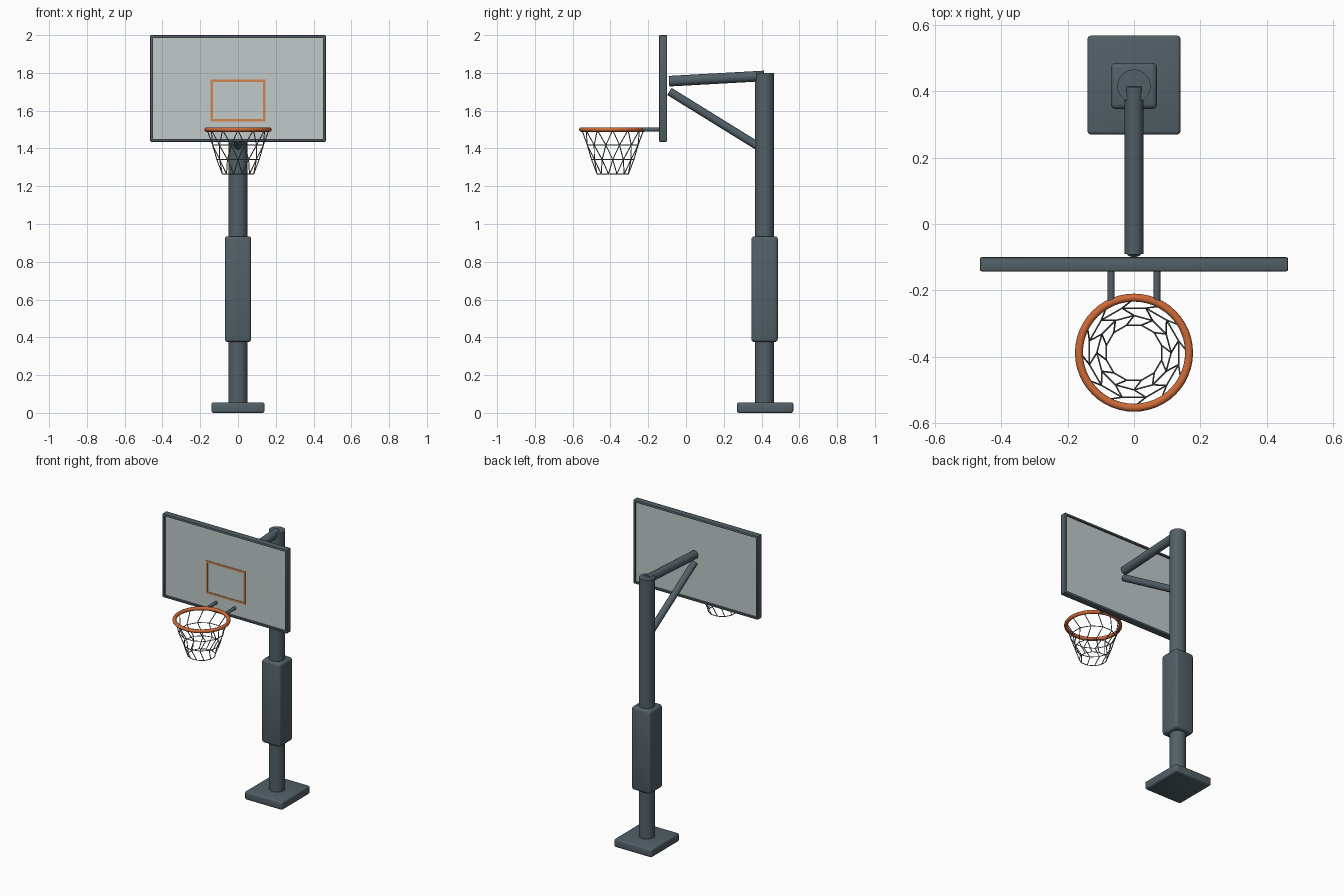
import bpy, bmesh, math
from mathutils import Vector

if "Cube" in bpy.data.objects:
    bpy.data.objects.remove(bpy.data.objects["Cube"])


def material(name, rgb):
    m = bpy.data.materials.new(name)
    m.diffuse_color = (*rgb, 1)
    m.use_nodes = True
    m.node_tree.nodes["Principled BSDF"].inputs["Base Color"].default_value = m.diffuse_color
    return m


STEEL = material("dark slate steel", (0.085, 0.118, 0.137))
PANEL = material("pale grey panel", (0.54, 0.59, 0.59))
ORANGE = material("rim orange", (0.62, 0.145, 0.04))
TARGET = material("target orange", (0.62, 0.24, 0.08))
NET = material("net grey", (0.16, 0.18, 0.18))


def finish(bm, name, *mats, smooth=True):
    mesh = bpy.data.meshes.new(name)
    bm.to_mesh(mesh)
    bm.free()
    ob = bpy.data.objects.new(name, mesh)
    bpy.context.collection.objects.link(ob)
    for m in mats:
        mesh.materials.append(m)
    if smooth:
        bpy.ops.object.select_all(action='DESELECT')
        ob.select_set(True)
        bpy.context.view_layer.objects.active = ob
        bpy.ops.object.shade_smooth_by_angle(angle=math.radians(35))
    return ob


def add_box(bm, lo, hi, bevel=0.0, segments=2):
    lo, hi = Vector(lo), Vector(hi)
    verts = bmesh.ops.create_cube(bm, size=1)["verts"]
    for v in verts:
        v.co = (lo + hi) / 2 + v.co * (hi - lo)
    if bevel:
        edges = list({e for v in verts for e in v.link_edges})
        bmesh.ops.bevel(bm, geom=edges, offset=bevel, segments=segments,
                        profile=0.5, affect='EDGES')


def add_tube(bm, a, b, radius, sides):
    a, b = Vector(a), Vector(b)
    d = b - a
    verts = bmesh.ops.create_cone(bm, cap_ends=True, segments=sides, radius1=radius,
                                  radius2=radius, depth=d.length)["verts"]
    rot = d.to_track_quat('Z', 'Y')
    for v in verts:
        v.co = rot @ v.co + (a + b) / 2


def box(name, lo, hi, mat, bevel):
    bm = bmesh.new()
    add_box(bm, lo, hi, bevel, 3)
    return finish(bm, name, mat)


def tube(name, a, b, radius, mat, sides=32):
    bm = bmesh.new()
    add_tube(bm, a, b, radius, sides)
    return finish(bm, name, mat)


# Stand: base plate, pole and padded sleeve
POLE_Y = 0.416
box("base_plate", (-0.14, 0.27, 0), (0.14, 0.568, 0.055), STEEL, 0.01)
tube("pole", (0, POLE_Y, 0.04), (0, POLE_Y, 1.80), 0.05, STEEL)
box("pole_sleeve", (-0.07, 0.346, 0.375), (0.07, 0.486, 0.935), STEEL, 0.016)

# Arms that carry the backboard
tube("upper_arm", (0, -0.09, 1.756), (0, 0.415, 1.784), 0.028, STEEL)
tube("lower_brace", (0, -0.088, 1.702), (0, 0.405, 1.397), 0.022, STEEL)

# Backboard: bevelled frame with a recessed panel on both sides
bm = bmesh.new()
add_box(bm, (-0.465, -0.143, 1.435), (0.465, -0.1, 2.0), 0.006)
bm.normal_update()
big = [f for f in bm.faces if abs(f.normal.y) > 0.99 and f.calc_area() > 0.3]
for f in big:
    n = f.normal.copy()
    bmesh.ops.inset_individual(bm, faces=[f], thickness=0.012)
    bmesh.ops.inset_individual(bm, faces=[f], thickness=0.0005)
    bmesh.ops.translate(bm, verts=f.verts, vec=-n * 0.012)
    f.material_index = 1
finish(bm, "backboard", STEEL, PANEL)

# Shooting target outline on the front of the panel
bm = bmesh.new()
X, Z0, Z1, W = 0.146, 1.543, 1.765, 0.013
Y0, Y1 = -0.134, -0.130
for z in (Z0, Z1 - W):
    add_box(bm, (-X, Y0, z), (X, Y1, z + W))
for x in (-X, X - W):
    add_box(bm, (x, Y0, Z0 + W), (x + W, Y1, Z1 - W))
finish(bm, "target_outline", TARGET, smooth=False)

# Rim and its two brackets
CY, RIM_Z = -0.388, 1.5
bpy.ops.mesh.primitive_torus_add(location=(0, CY, RIM_Z), major_radius=0.166,
                                 minor_radius=0.012, major_segments=48, minor_segments=12)
rim = bpy.context.object
rim.name = "rim"
rim.data.materials.append(ORANGE)
bpy.ops.object.shade_smooth_by_angle(angle=math.radians(60))
for side in (-1, 1):
    tube("rim_bracket", (side * 0.069, -0.132, RIM_Z), (side * 0.069, -0.235, RIM_Z),
         0.0105, STEEL, 16)

# Net: zigzag strands joined by three rings
N = 12
LEVELS = [(0.163, 1.497), (0.139, 1.418), (0.112, 1.341), (0.086, 1.265)]


def knot(level, i):
    r, z = LEVELS[level]
    a = math.tau * (i + 0.5 * (level % 2)) / N
    return (r * math.cos(a), CY + r * math.sin(a), z)


bm = bmesh.new()
for i in range(N):
    for k in range(3):
        add_tube(bm, knot(k, i), knot(k + 1, i), 0.0027, 6)
        add_tube(bm, knot(k + 1, i), knot(k + 1, i + 1), 0.0027, 6)
finish(bm, "net", NET)
